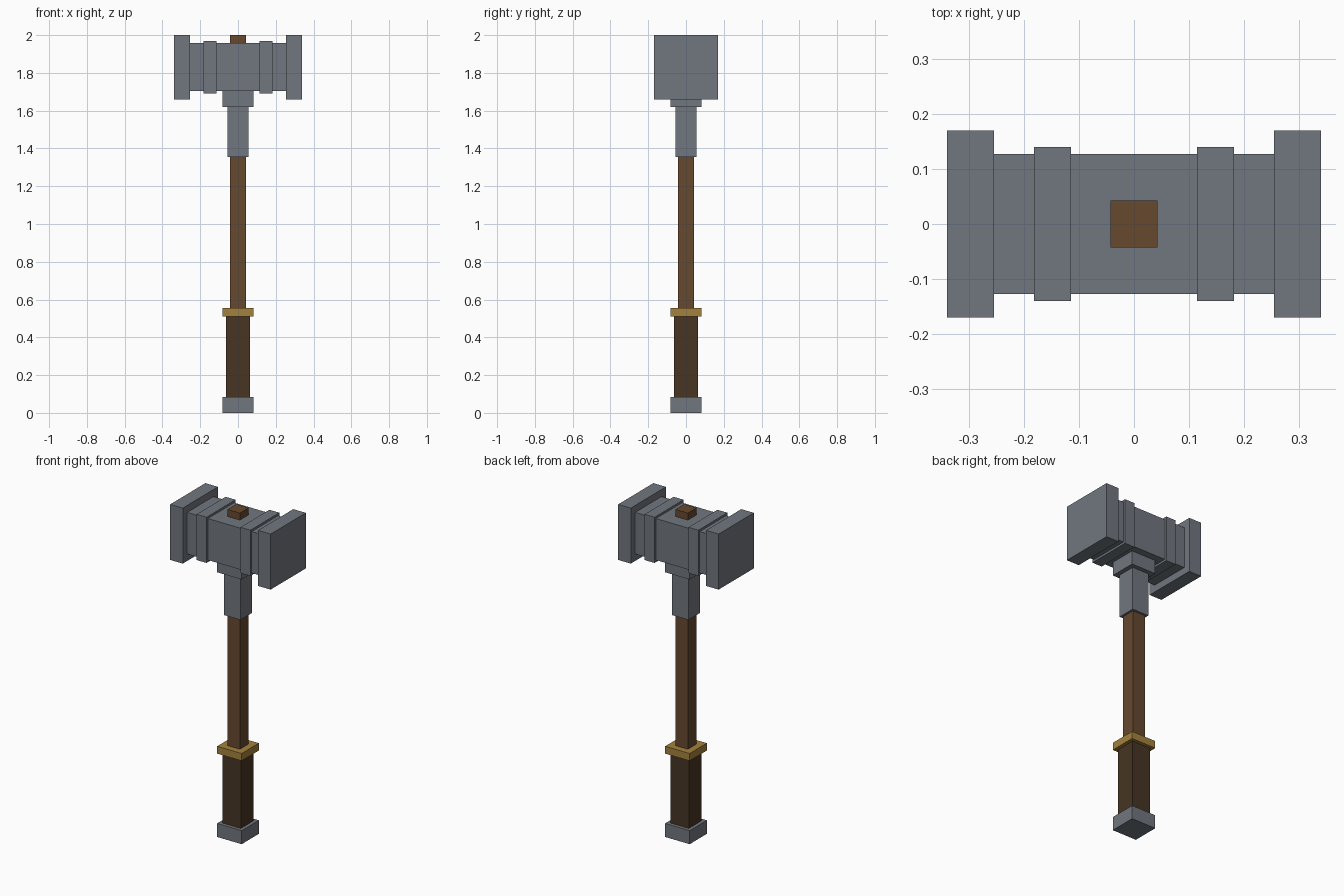
import bpy

cube = bpy.data.objects.get("Cube")
if cube:
    bpy.data.objects.remove(cube, do_unlink=True)


def material(name, colour):
    m = bpy.data.materials.new(name)
    m.use_nodes = True
    m.diffuse_color = (*colour, 1)
    m.node_tree.nodes["Principled BSDF"].inputs["Base Color"].default_value = (*colour, 1)
    return m


steel = material("steel", (0.165, 0.185, 0.215))
wood = material("wood", (0.133, 0.066, 0.028))
leather = material("dark leather", (0.063, 0.036, 0.017))
brass = material("brass", (0.37, 0.22, 0.047))


def box(name, low, high, mat):
    size = [b - a for a, b in zip(low, high)]
    centre = [(a + b) / 2 for a, b in zip(low, high)]
    bpy.ops.mesh.primitive_cube_add(size=1, location=centre)
    ob = bpy.context.object
    ob.name = name
    ob.scale = size
    bpy.ops.object.transform_apply(location=False, rotation=False, scale=True)
    ob.data.materials.append(mat)


# Handle: square sections stacked along z
for name, half, z0, z1, mat in (
    ("pommel", 0.083, 0, 0.083, steel),
    ("grip", 0.0625, 0.083, 0.51, leather),
    ("grip_ring", 0.083, 0.51, 0.555, brass),
    ("shaft", 0.0425, 0.555, 2.0, wood),
    ("socket", 0.056, 1.355, 1.62, steel),
    ("collar", 0.083, 1.62, 1.71, steel),
):
    box(name, (-half, -half, z0), (half, half, z1), mat)

# Head: square sections along x around one centre height
HEAD_Z = 1.83


def head_section(name, x0, x1, half):
    box(name, (x0, -half, HEAD_Z - half), (x1, half, HEAD_Z + half), steel)


head_section("head_body", -0.255, 0.255, 0.127)
for side, s in (("left", 1), ("right", -1)):
    for part, inner, outer, half in (("band", 0.115, 0.182, 0.14),
                                     ("striking_face", 0.255, 0.34, 0.17)):
        x0, x1 = sorted((s * inner, s * outer))
        head_section(f"{side}_{part}", x0, x1, half)
